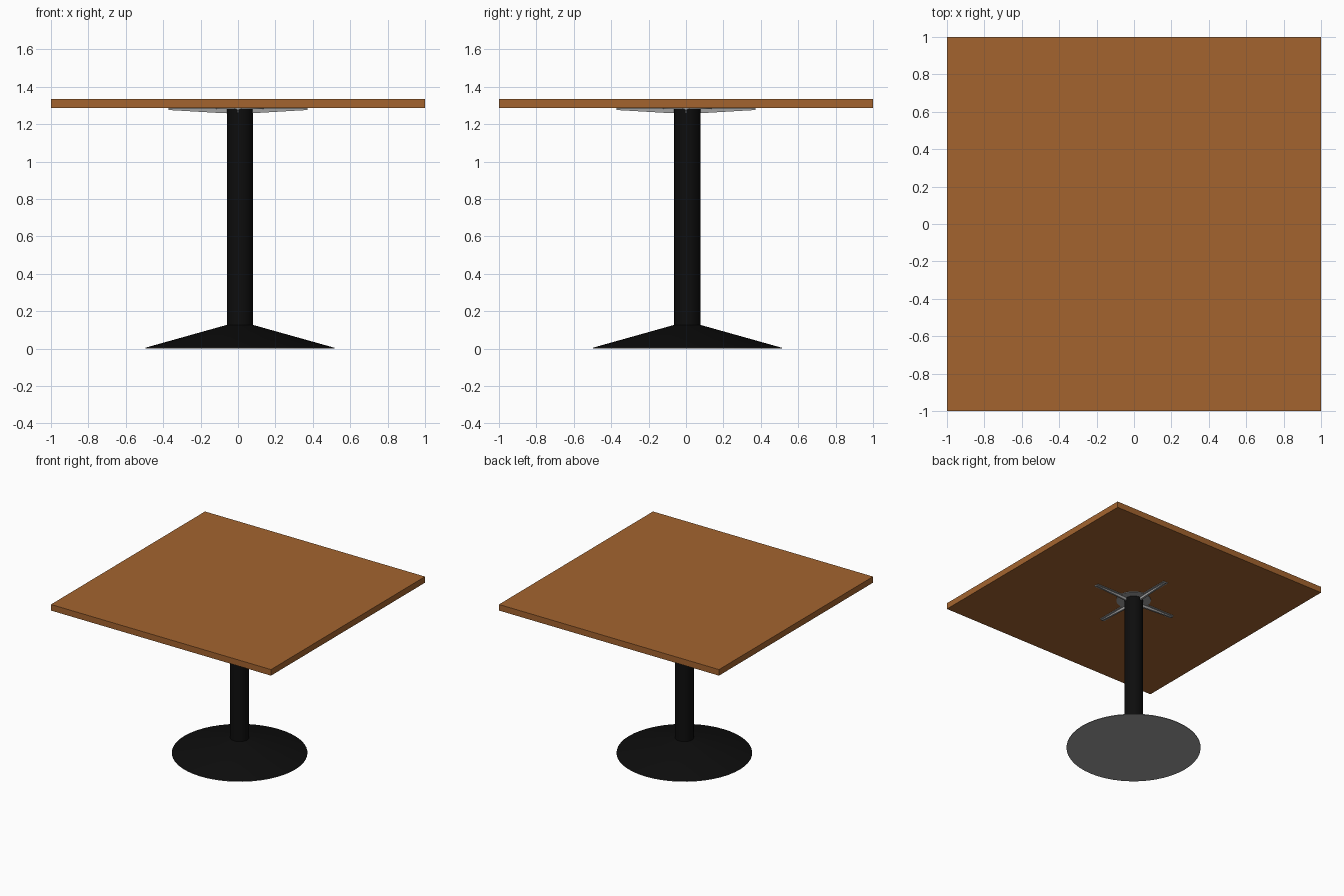
import bpy, bmesh, math

if "Cube" in bpy.data.objects:
    bpy.data.objects.remove(bpy.data.objects["Cube"])

def material(name, rgb):
    m = bpy.data.materials.new(name)
    m.diffuse_color = (*rgb, 1)
    m.use_nodes = True
    m.node_tree.nodes["Principled BSDF"].inputs["Base Color"].default_value = m.diffuse_color
    return m

WOOD = material("brown wood", (0.37, 0.127, 0.028))
BLACK = material("black metal", (0.004, 0.004, 0.004))
GREY = material("grey metal", (0.36, 0.36, 0.36))

def make(name, bm, mat, smooth=False):
    bmesh.ops.recalc_face_normals(bm, faces=bm.faces)
    me = bpy.data.meshes.new(name)
    bm.to_mesh(me)
    bm.free()
    me.materials.append(mat)
    ob = bpy.data.objects.new(name, me)
    bpy.context.collection.objects.link(ob)
    if smooth:
        bpy.context.view_layer.objects.active = ob
        ob.select_set(True)
        bpy.ops.object.shade_smooth_by_angle(angle=math.radians(30))
        ob.select_set(False)
    return ob

def box(name, lo, hi, mat):
    bm = bmesh.new()
    bmesh.ops.create_cube(bm, size=1)
    for v in bm.verts:
        v.co = [(a + b) / 2 + c * (b - a) for a, b, c in zip(lo, hi, v.co)]
    return make(name, bm, mat)

def cone(name, r1, r2, z1, z2, mat, cx=0.01, cy=0.007, n=48):
    bm = bmesh.new()
    bmesh.ops.create_cone(bm, cap_ends=True, segments=n, radius1=r1, radius2=r2, depth=z2 - z1)
    bmesh.ops.translate(bm, verts=bm.verts, vec=(cx, cy, (z1 + z2) / 2))
    return make(name, bm, mat, True)

# Square top
box("table_top", (-1, -1, 1.286), (1, 1, 1.336), WOOD)

# Pedestal: grey underside plate, shallow cone and column
cone("base_plate", 0.505, 0.505, 0, 0.005, GREY)
cone("base_cone", 0.505, 0.07, 0.005, 0.127, BLACK)
cone("column", 0.07, 0.07, 0.12, 1.285, BLACK)

# Mounting disc and four tapered T-section arms under the top
cone("mounting_disc", 0.13, 0.13, 1.281, 1.286, GREY)
for i in range(4):
    flange = box(f"arm_flange_{i}", (0.03, -0.022, 1.282), (0.372, 0.022, 1.286), GREY)
    bm = bmesh.new()
    profile = [(0.03, 1.258), (0.08, 1.259), (0.372, 1.276), (0.372, 1.286), (0.03, 1.286)]
    face = bm.faces.new([bm.verts.new((x, -0.007, z)) for x, z in profile])
    ext = bmesh.ops.extrude_face_region(bm, geom=[face])
    for g in ext["geom"]:
        if isinstance(g, bmesh.types.BMVert):
            g.co.y = 0.007
    rib = make(f"arm_rib_{i}", bm, GREY)
    for ob in (flange, rib):
        ob.rotation_euler.z = i * math.pi / 2
